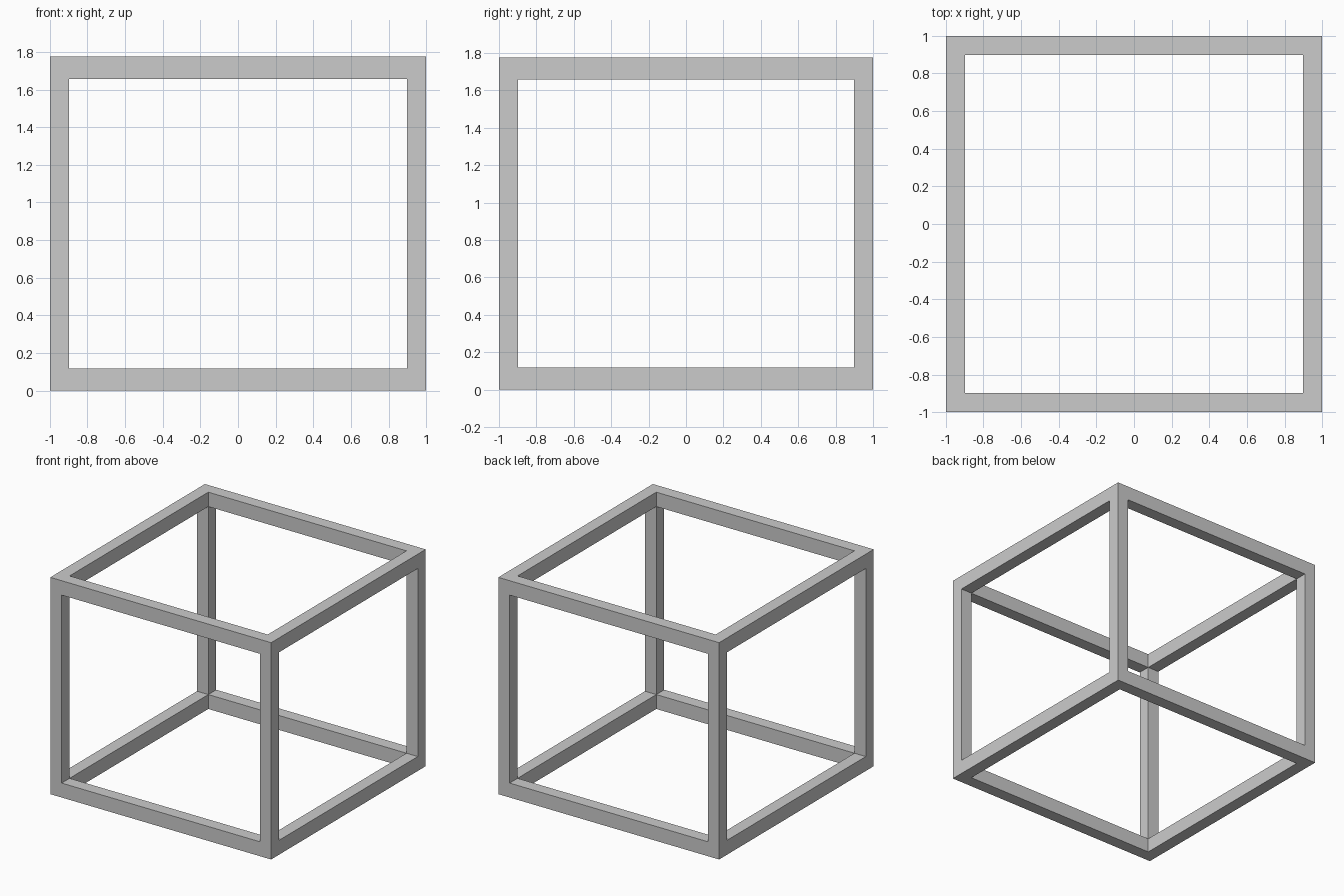
import bpy, bmesh
from itertools import product

if "Cube" in bpy.data.objects:
    bpy.data.objects.remove(bpy.data.objects["Cube"])

# Grid lines that split the box into bars and openings
XY = [-1.0, -0.8975, 0.8975, 1.0]
Z = [0.0, 0.118, 1.657, 1.775]
AXES = [XY, XY, Z]


def solid(cell):
    """Bars are the cells on at least two outer sides of the box."""
    return all(0 <= i <= 2 for i in cell) and sum(i != 1 for i in cell) >= 2


bm = bmesh.new()
verts = {}


def vert(idx):
    if idx not in verts:
        verts[idx] = bm.verts.new([AXES[a][idx[a]] for a in range(3)])
    return verts[idx]


# Skin every bar cell wherever its neighbour is empty
for cell in product(range(3), repeat=3):
    if not solid(cell):
        continue
    for a, side in product(range(3), (0, 1)):
        near = list(cell)
        near[a] += 1 if side else -1
        if solid(near):
            continue
        b, c = (a + 1) % 3, (a + 2) % 3
        loop = []
        for db, dc in ((0, 0), (1, 0), (1, 1), (0, 1)):
            p = list(cell)
            p[a] += side
            p[b] += db
            p[c] += dc
            loop.append(vert(tuple(p)))
        bm.faces.new(loop if side else loop[::-1])

bmesh.ops.recalc_face_normals(bm, faces=bm.faces[:])
mesh = bpy.data.meshes.new("box_frame")
bm.to_mesh(mesh)
bm.free()
frame = bpy.data.objects.new("box_frame", mesh)
bpy.context.collection.objects.link(frame)
